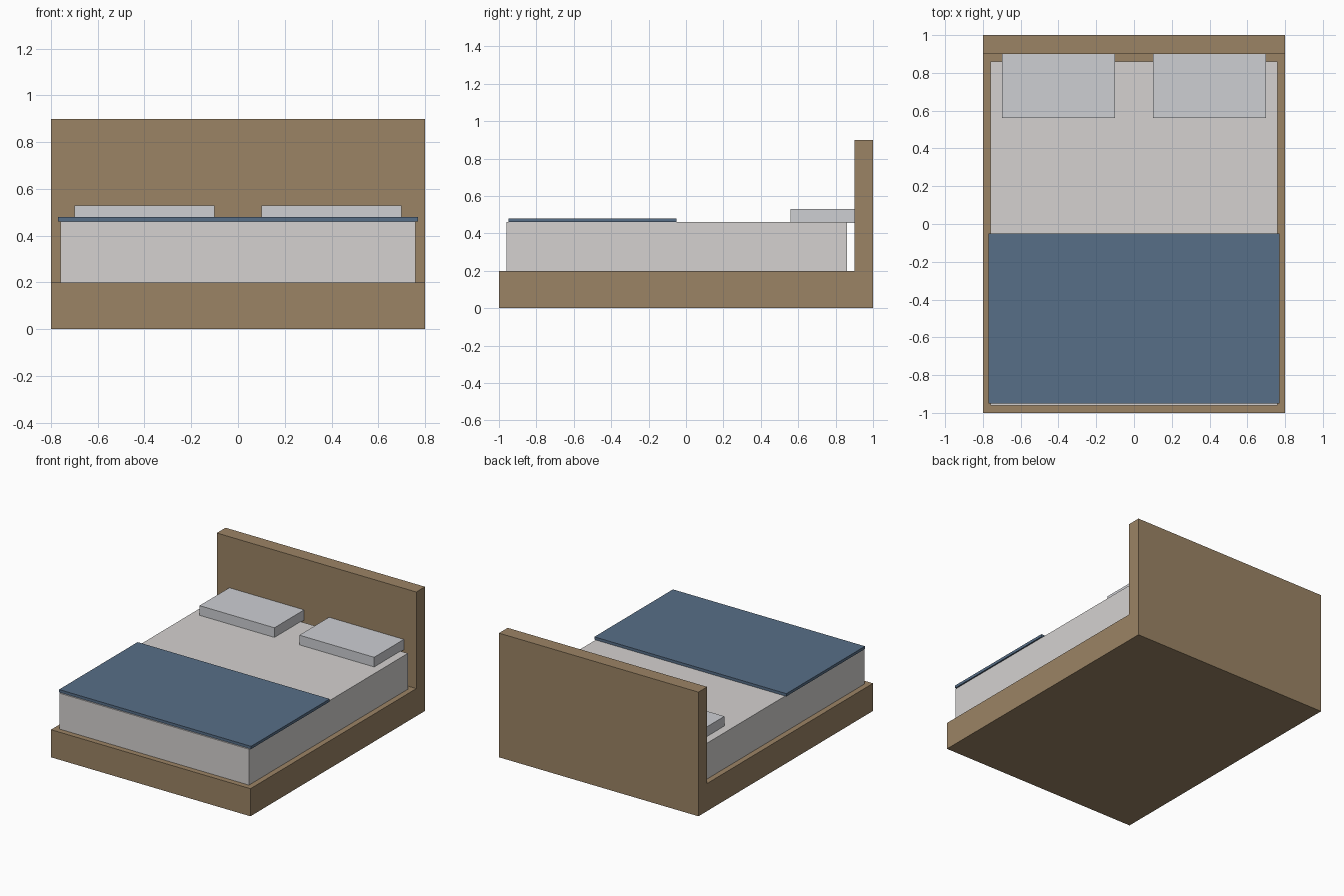
import bpy

if "Cube" in bpy.data.objects:
    bpy.data.objects.remove(bpy.data.objects["Cube"])


def material(name, rgb):
    m = bpy.data.materials.new(name)
    m.diffuse_color = (*rgb, 1.0)
    m.use_nodes = True
    m.node_tree.nodes["Principled BSDF"].inputs["Base Color"].default_value = m.diffuse_color
    return m


def box(name, xs, ys, zs, mat):
    """Box spanning the given (min, max) range on each axis."""
    spans = (xs, ys, zs)
    bpy.ops.mesh.primitive_cube_add(size=1, location=[(a + b) / 2 for a, b in spans])
    ob = bpy.context.object
    ob.name = ob.data.name = name
    ob.scale = [b - a for a, b in spans]
    bpy.ops.object.transform_apply(location=False, rotation=False, scale=True)
    ob.data.materials.append(mat)
    return ob


wood = material("wood", (0.33, 0.23, 0.13))
sheet = material("sheet", (0.66, 0.64, 0.63))
linen = material("pillow_linen", (0.61, 0.62, 0.65))
blue = material("blanket_blue", (0.095, 0.156, 0.242))

# Wooden frame
box("bed_base", (-0.8, 0.8), (-1.0, 1.0), (0.0, 0.2), wood)
box("headboard", (-0.8, 0.8), (0.9, 1.0), (0.2, 0.9), wood)

# Bedding
box("mattress", (-0.76, 0.76), (-0.96, 0.86), (0.2, 0.46), sheet)
box("blanket", (-0.77, 0.77), (-0.95, -0.05), (0.46, 0.48), blue)

# Pillows, one each side
for side, cx in (("left", -0.4), ("right", 0.4)):
    box(f"pillow_{side}", (cx - 0.3, cx + 0.3), (0.56, 0.9), (0.455, 0.53), linen)
